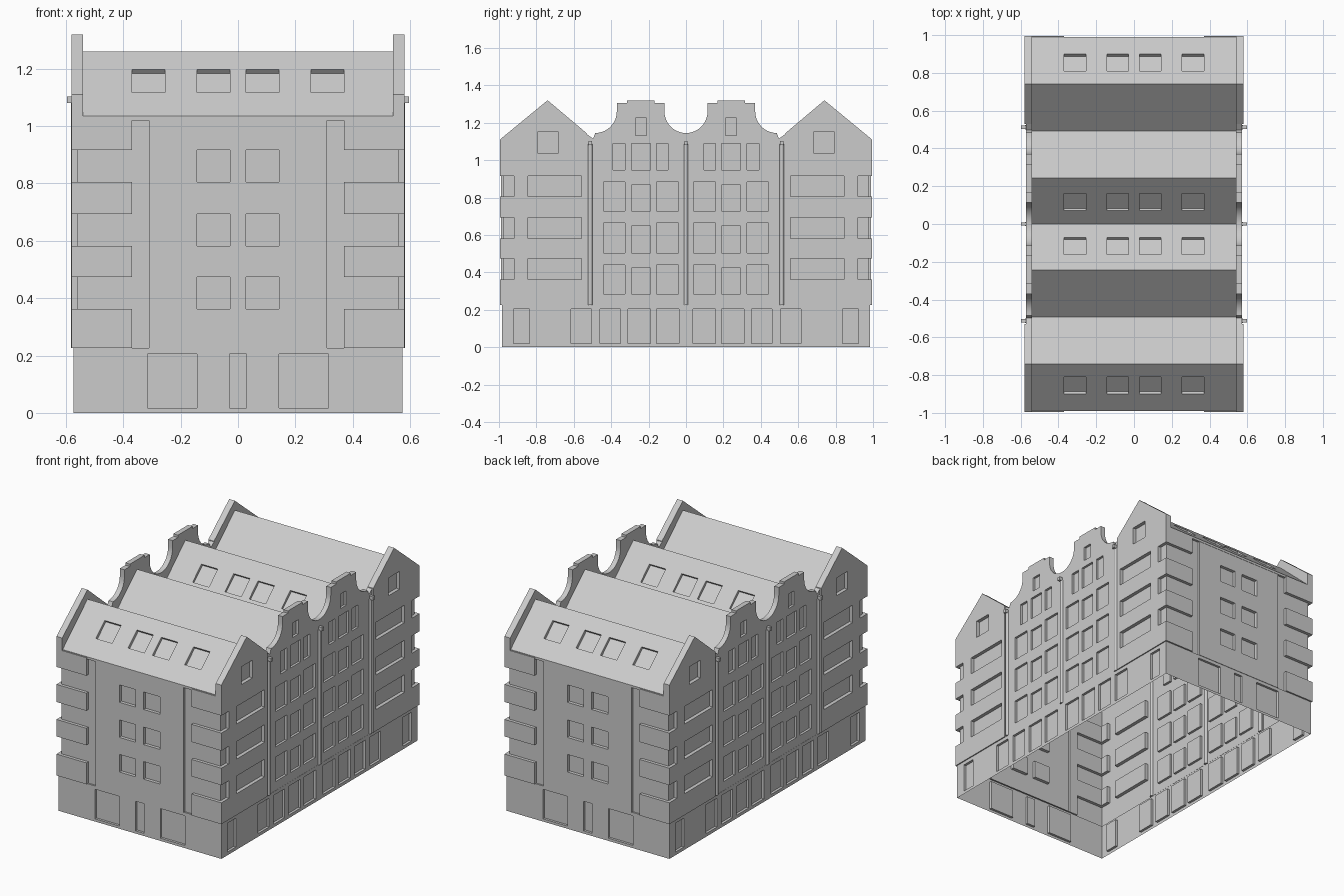
import bpy, bmesh
from math import cos, sin, pi, atan
from mathutils import Matrix

if "Cube" in bpy.data.objects:
    bpy.data.objects.remove(bpy.data.objects["Cube"])


def box(bm, x, y, z, tilt=0.0):
    """Axis aligned box from (min, max) pairs, optionally tilted about x."""
    size = Matrix.Diagonal((abs(x[1] - x[0]), abs(y[1] - y[0]), abs(z[1] - z[0]), 1))
    mid = Matrix.Translation(((x[0] + x[1]) / 2, (y[0] + y[1]) / 2, (z[0] + z[1]) / 2))
    bmesh.ops.create_cube(bm, size=1, matrix=mid @ Matrix.Rotation(tilt, 4, 'X') @ size)


def prism(bm, pts, x0, x1):
    """Extrude a (y, z) outline along x."""
    a = [bm.verts.new((x0, y, z)) for y, z in pts]
    b = [bm.verts.new((x1, y, z)) for y, z in pts]
    bm.faces.new(a)
    bm.faces.new(b[::-1])
    n = len(pts)
    for i in range(n):
        j = (i + 1) % n
        bm.faces.new((a[j], a[i], b[i], b[j]))


def finish(bm, name):
    bmesh.ops.recalc_face_normals(bm, faces=bm.faces[:])
    me = bpy.data.meshes.new(name)
    bm.to_mesh(me)
    bm.free()
    ob = bpy.data.objects.new(name, me)
    bpy.context.collection.objects.link(ob)
    return ob


def mirror_y(pts):
    return pts + [(-y, z) for y, z in reversed(pts)]


BASE = 0.226
FLOORS = [(0.362, 0.474), (0.582, 0.693), (0.805, 0.916)]
SIDES = (-1, 1)

# ---- solid masses ----
bm = bmesh.new()
# core with four ridged roofs
half = [(0.975, 0.1), (0.975, 1.02), (0.99, 1.02), (0.99, 1.035), (0.74, 1.26),
        (0.4925, 1.035), (0.2425, 1.26), (0, 1.035)]
prism(bm, half + [(-y, z) for y, z in reversed(half[:-1])], -0.56, 0.56)
# ground floor plinth
box(bm, (-0.573, 0.573), (-0.985, 0.985), (0, BASE))
# outline of the pair of curved middle gables
gable = [(0.532, 0.2), (0.532, 1.14), (0.497, 1.115), (0.485, 1.145)]
gable += [(0.485 + 0.115 * cos(a), 1.26 + 0.115 * sin(a))
          for a in [-pi / 2 - pi / 2 * i / 10 for i in range(1, 11)]]
gable += [(0.37, 1.305), (0.315, 1.305), (0.315, 1.32), (0.168, 1.32), (0.168, 1.305), (0.115, 1.305)]
gable += [(0.115 * cos(a), 1.26 + 0.115 * sin(a)) for a in [-pi / 2 * i / 10 for i in range(10)]]
gable_full = gable + [(0, 1.145)] + [(-y, z) for y, z in reversed(gable)]
# outline of a pointed end gable
end = [(0.53, BASE), (0.92, BASE), (0.92, 0.916), (0.995, 0.916), (0.995, 1.11), (0.74, 1.32), (0.53, 1.143)]
bands = [BASE] + [v for f in FLOORS for v in f] + [1.03]
for s in SIDES:
    prism(bm, gable_full, s * 0.54, s * 0.572)
    for t in SIDES:
        prism(bm, [(t * y, z) for y, z in end], s * 0.54, s * 0.58)
        # projecting corner blocks between the window bands
        for z0, z1 in zip(bands[::2], bands[1::2]):
            box(bm, (s * 0.37, s * 0.58), (t * 0.92, t * 0.995), (z0, z1))
    # raised middle panel on front and back
    box(bm, (-0.31, 0.31), (s * 0.95, s * 0.988), (BASE, 1.03))
body = finish(bm, "building_shell")

# ---- recess cutters ----
cut = bmesh.new()
openings = [(a, b, 0.02, 0.203) for a, b in
            [(0.037, 0.157), (0.19, 0.31), (0.35, 0.46), (0.505, 0.615), (0.838, 0.923)]]
for z0, z1 in ((0.283, 0.438), (0.503, 0.663), (0.727, 0.882)):
    openings += [(0.04, 0.157, z0, z1), (0.19, 0.292, z0, z1 - 0.016), (0.326, 0.442, z0, z1)]
openings += [(a, b, 0.947, 1.09) for a, b in [(0.096, 0.158), (0.19, 0.292), (0.326, 0.39)]]
openings += [(0.211, 0.27, 1.133, 1.225), (0.682, 0.794, 1.037, 1.15)]
openings += [(0.56, 0.845, z0, z1) for z0, z1 in FLOORS]
for s in SIDES:
    for t in SIDES:
        for y0, y1, z0, z1 in openings:
            box(cut, (s * 0.557, s * 0.62), (t * y0, t * y1), (z0, z1))
        # shop fronts and windows on the end walls
        box(cut, (s * 0.143, s * 0.316), (t * 0.97, t * 1.03), (0.017, 0.205))
        for z0, z1 in FLOORS:
            box(cut, (s * 0.028, s * 0.143), (t * 0.967, t * 1.03), (z0, z1))
        # skylights
        for y, ridge in ((0.855, 0.74), (0.115, 0.2425)):
            zc = 1.26 - 0.9 * abs(y - ridge)
            rising = -t if y > ridge else t
            for x0, x1 in ((0.028, 0.143), (0.255, 0.37)):
                box(cut, (s * x0, s * x1), (t * y - 0.06, t * y + 0.06),
                    (zc - 0.018, zc + 0.018), rising * atan(0.9))
    box(cut, (-0.03, 0.03), (s * 0.97, s * 1.03), (0.017, 0.205))
cutter = finish(cut, "recess_cutter")
cutter.hide_render = True

# ---- merge the masses and carve the recesses ----
mod = body.modifiers.new("recesses", 'BOOLEAN')
mod.operation = 'DIFFERENCE'
mod.solver = 'EXACT'
mod.use_self = True
mod.object = cutter
bpy.context.view_layer.objects.active = body
body.select_set(True)
bpy.ops.object.modifier_apply(modifier=mod.name)
bpy.data.objects.remove(cutter)

# open underside
bm = bmesh.new()
bm.from_mesh(body.data)
under = [f for f in bm.faces if all(v.co.z < 1e-4 for v in f.verts)]
bmesh.ops.delete(bm, geom=under, context='FACES')
bm.to_mesh(body.data)
bm.free()
bpy.ops.object.shade_smooth_by_angle()

# ---- downpipes and their hopper heads ----
pipes, heads = bmesh.new(), bmesh.new()
for s in SIDES:
    for y in (-0.512, 0, 0.512):
        bmesh.ops.create_cone(pipes, cap_ends=True, segments=16, radius1=0.012, radius2=0.012,
                              depth=1.085 - BASE,
                              matrix=Matrix.Translation((s * 0.571, y, (1.085 + BASE) / 2)))
        box(heads, (s * 0.565, s * 0.597), (y - 0.009, y + 0.009), (1.08, 1.103))
pipe_ob = finish(pipes, "downpipes")
finish(heads, "hopper_heads")
bpy.ops.object.select_all(action='DESELECT')
pipe_ob.select_set(True)
bpy.context.view_layer.objects.active = pipe_ob
bpy.ops.object.shade_smooth_by_angle()
